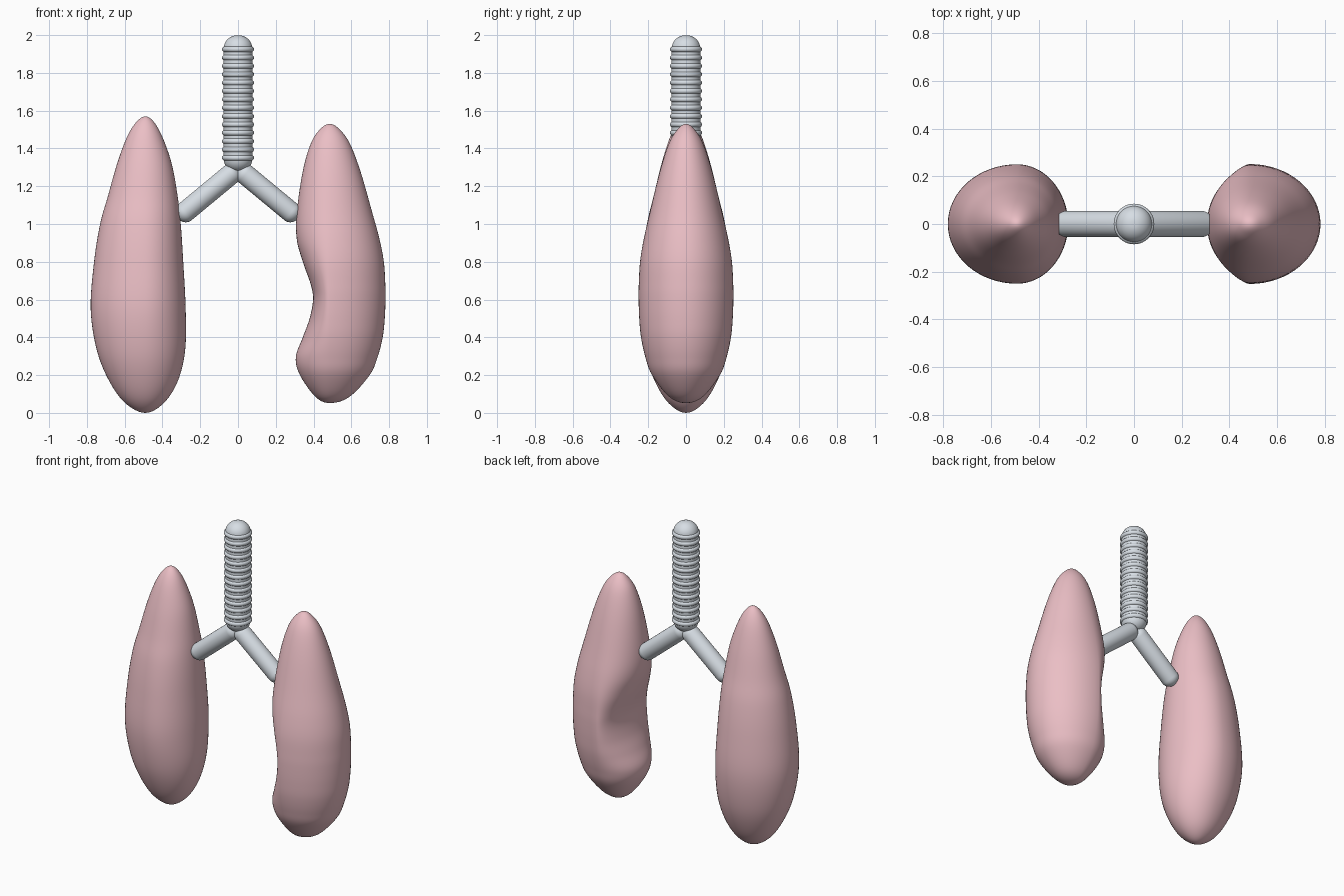
import bpy, bmesh
from math import sin, cos, pi
from mathutils import Vector

if "Cube" in bpy.data.objects:
    bpy.data.objects.remove(bpy.data.objects["Cube"])


def material(name, color):
    m = bpy.data.materials.new(name)
    m.diffuse_color = (*color, 1)
    m.use_nodes = True
    m.node_tree.nodes["Principled BSDF"].inputs["Base Color"].default_value = m.diffuse_color
    return m


pink = material("lung_pink", (0.83, 0.52, 0.56))
grey = material("airway_grey", (0.68, 0.73, 0.78))


def spline(points, steps):
    """Catmull-Rom through (z, outer, inner) rows; widths mirror past both poles."""
    p = [Vector(q) for q in points]
    flip = lambda a: Vector((a.x, -a.y, -a.z))
    p = [flip(p[1])] + p + [flip(p[-2])]
    out = []
    for k in range(1, len(p) - 2):
        a, b, c, d = p[k - 1:k + 3]
        for s in range(steps):
            t = s / steps
            out.append(0.5 * (2 * b + (c - a) * t + (2 * a - 5 * b + 4 * c - d) * t * t
                              + (3 * b - a - 3 * c + d) * t ** 3))
    return out + [p[-2]]


def loft(name, rings, bottom, top, mat):
    """Skin closed rings of points, ending in a pole at each end."""
    bm = bmesh.new()
    rows = [[bm.verts.new(v) for v in r] for r in rings]
    lo, hi = bm.verts.new(bottom), bm.verts.new(top)
    n = len(rows[0])
    for i in range(n):
        j = (i + 1) % n
        for a, b in zip(rows, rows[1:]):
            bm.faces.new((a[i], a[j], b[j], b[i]))
        bm.faces.new((lo, rows[0][j], rows[0][i]))
        bm.faces.new((hi, rows[-1][i], rows[-1][j]))
    bmesh.ops.recalc_face_normals(bm, faces=bm.faces)
    for f in bm.faces:
        f.smooth = True
    me = bpy.data.meshes.new(name)
    bm.to_mesh(me)
    bm.free()
    me.materials.append(mat)
    ob = bpy.data.objects.new(name, me)
    bpy.context.collection.objects.link(ob)
    return ob


def lung(name, side, cx, depth, rows):
    """Section is half an outer ellipse joined to half a shallower inner one."""
    n = 64
    prof = spline(rows, 6)
    rings = []
    for z, outer, inner in prof[1:-1]:
        ring = []
        for k in range(n):
            a = 2 * pi * k / n
            w = outer if cos(a) > 0 else inner
            ring.append((side * (cx + w * cos(a)), depth * outer * sin(a), z))
        rings.append(ring)
    loft(name, rings, (side * cx, 0, prof[0].x), (side * cx, 0, prof[-1].x), pink)


# Lungs: (height, outer half width, inner half width)
lung("right_lung", -1, 0.49, 0.25 / 0.29, [
    (0.0, 0, 0), (0.05, 0.105, 0.095), (0.165, 0.19, 0.17), (0.33, 0.257, 0.21),
    (0.55, 0.29, 0.213), (0.8, 0.272, 0.20), (1.0, 0.24, 0.187), (1.15, 0.198, 0.17),
    (1.32, 0.15, 0.139), (1.46, 0.098, 0.09), (1.54, 0.048, 0.045), (1.57, 0, 0)])
lung("left_lung", 1, 0.485, 0.25 / 0.295, [
    (0.052, 0, 0), (0.085, 0.105, 0.075), (0.2, 0.212, 0.157), (0.295, 0.254, 0.179),
    (0.4, 0.281, 0.142), (0.5, 0.292, 0.106), (0.6, 0.296, 0.088), (0.68, 0.295, 0.1),
    (0.8, 0.287, 0.142), (0.92, 0.264, 0.174), (1.06, 0.226, 0.174),
    (1.28, 0.163, 0.142), (1.43, 0.105, 0.098), (1.505, 0.049, 0.047), (1.53, 0, 0)])


def lathe_along(name, start, end, profile, mat, n=40):
    """Revolve (distance, radius) points about the line from start to end."""
    start, end = Vector(start), Vector(end)
    q = (end - start).to_track_quat('Z', 'Y')
    rings = [[start + q @ Vector((r * cos(2 * pi * k / n), r * sin(2 * pi * k / n), d))
              for k in range(n)] for d, r in profile]
    return loft(name, rings, start + q @ Vector((0, 0, profile[0][0])),
                start + q @ Vector((0, 0, profile[-1][0])), mat)


def capsule(length, r, cap):
    """Rounded tube profile, caps squashed to the given height."""
    arc = [(sin(pi / 2 * k / 8), cos(pi / 2 * k / 8)) for k in range(9)]
    lo = [(cap - cap * s, r * c) for s, c in reversed(arc[:-1])]
    hi = [(length - cap + cap * s, r * c) for s, c in arc[:-1]]
    return lo + hi


# Windpipe with cartilage rings
lathe_along("trachea", (0, 0, 1.275), (0, 0, 2.0), capsule(0.725, 0.076, 0.07), grey)
for i in range(14):
    bpy.ops.mesh.primitive_torus_add(major_radius=0.07, minor_radius=0.015,
                                     major_segments=40, minor_segments=12,
                                     location=(0, 0, 1.35 + i * 0.575 / 13))
    ring = bpy.context.object
    ring.name = f"trachea_ring_{i + 1}"
    ring.data.materials.append(grey)
    bpy.ops.object.shade_smooth()

# Bronchi branching into the lungs
for side, label in ((-1, "right"), (1, "left")):
    a, b = Vector((0, 0, 1.295)), Vector((side * 0.32, 0, 1.03))
    lathe_along(label + "_bronchus", a, b, capsule((b - a).length, 0.055, 0.05), grey)
